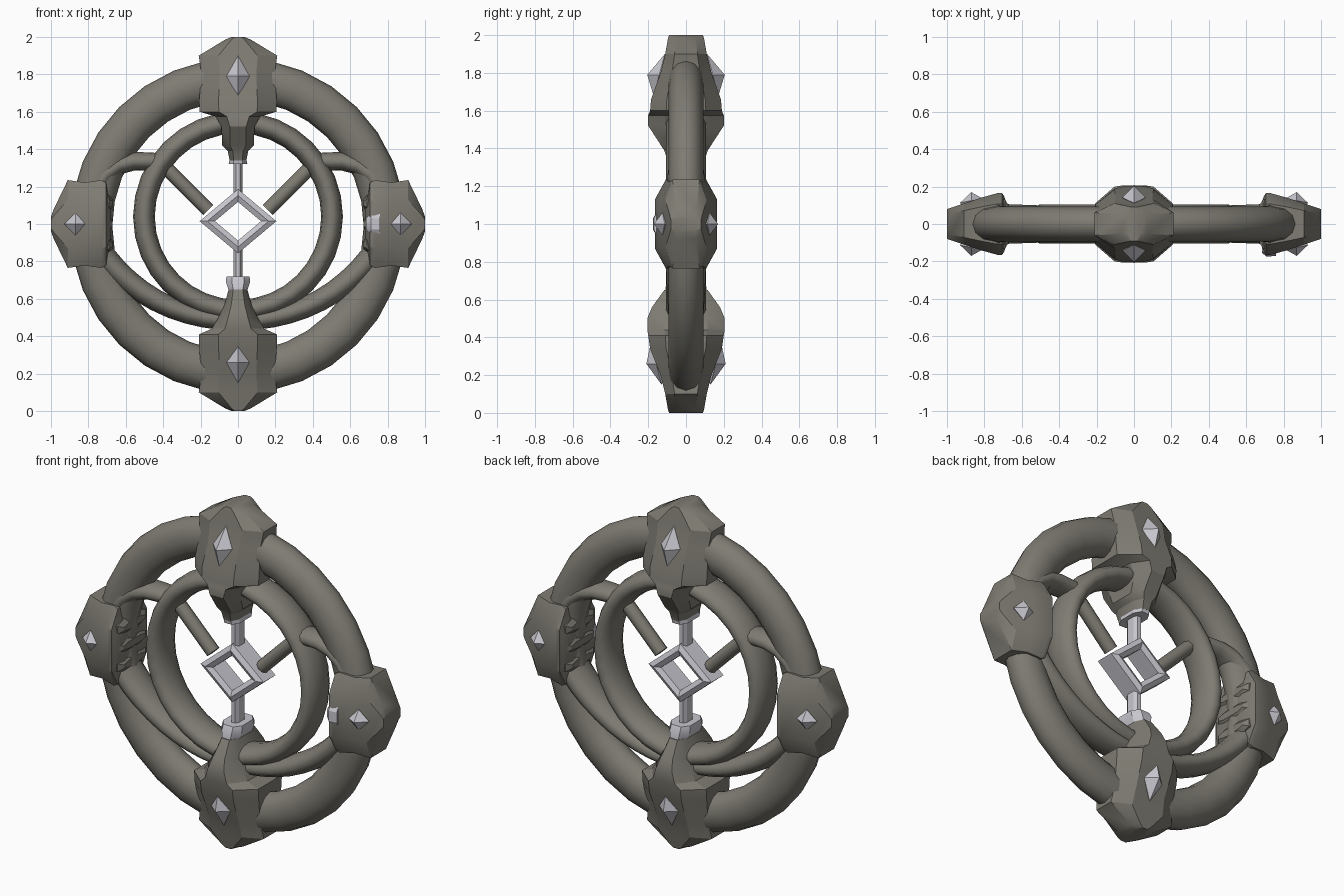
import bpy, bmesh, math
from mathutils import Matrix, Vector

if "Cube" in bpy.data.objects:
    bpy.data.objects.remove(bpy.data.objects["Cube"])


def material(name, rgb):
    m = bpy.data.materials.new(name)
    m.diffuse_color = (*rgb, 1)
    m.use_nodes = True
    m.node_tree.nodes["Principled BSDF"].inputs["Base Color"].default_value = m.diffuse_color
    return m


STONE = material("grey brown metal", (0.21, 0.20, 0.17))
SILVER = material("pale silver", (0.58, 0.57, 0.62))


def finish(name, rings, mat, closed=False, place=None, angle=35):
    """Skin a list of equal-length vertex rings into one object."""
    bm = bmesh.new()
    vs = [[bm.verts.new(p) for p in ring] for ring in rings]
    n = len(vs[0])
    for i in range(len(vs) if closed else len(vs) - 1):
        a, b = vs[i], vs[(i + 1) % len(vs)]
        for j in range(n):
            bm.faces.new((a[j], a[(j + 1) % n], b[(j + 1) % n], b[j]))
    if not closed:
        bm.faces.new(vs[0])
        bm.faces.new(vs[-1])
    if place:
        bm.transform(place)
    bmesh.ops.recalc_face_normals(bm, faces=bm.faces)
    me = bpy.data.meshes.new(name)
    bm.to_mesh(me)
    bm.free()
    me.materials.append(mat)
    me.shade_smooth()
    me.set_sharp_from_angle(angle=math.radians(angle))
    ob = bpy.data.objects.new(name, me)
    bpy.context.collection.objects.link(ob)
    return ob


def tube(name, path, size, mat=STONE, closed=False, sides=12):
    """Sweep an ellipse along (x, z) points; size(t) gives in-plane and y radii."""
    pts = [Vector((x, 0, z)) for x, z in path]
    rings, n = [], len(pts)
    for i, p in enumerate(pts):
        nxt = pts[(i + 1) % n] if closed or i < n - 1 else p
        prv = pts[i - 1] if closed or i > 0 else p
        t = (nxt - prv).normalized()
        side = Vector((t.z, 0, -t.x))
        a, b = size(i / (n - 1))
        rings.append([p + side * a * math.cos(2 * math.pi * k / sides)
                      + Vector((0, b * math.sin(2 * math.pi * k / sides), 0))
                      for k in range(sides)])
    return finish(name, rings, mat, closed, angle=60)


def circle(r, cz, n):
    return [(r * math.sin(2 * math.pi * i / n), cz + r * math.cos(2 * math.pi * i / n))
            for i in range(n)]


def radial(deg):
    """Local z points outward from the middle of the rings."""
    return Matrix.Translation((0, 0, 1)) @ Matrix.Rotation(math.radians(deg), 4, 'Y')


def loft(name, sections, deg, mat=STONE, cx=0.5, cy=0.55, y0=0.0):
    """Chamfered-box sections (outward distance, half width, half depth)."""
    rings = []
    for u, w, d in sections:
        q = [(w, cy * d), (cx * w, d), (-cx * w, d), (-w, cy * d),
             (-w, -cy * d), (-cx * w, -d), (cx * w, -d), (w, -cy * d)]
        rings.append([(x, y + y0, u) for x, y in q])
    return finish(name, rings, mat, place=radial(deg), angle=28)


def gem(name, deg, u, w, h, tip, base, tilt):
    """Four-sided pointed stone on the front and the back of a clamp."""
    for s, label in ((-1, "front"), (1, "back")):
        bm = bmesh.new()
        rim = [bm.verts.new(p) for p in (
            (w, s * base, u), (0, s * (base - tilt), u + h),
            (-w, s * base, u), (0, s * (base + tilt), u - h))]
        for y in (tip, base - 0.09):
            apex = bm.verts.new((0, s * y, u))
            for i in range(4):
                bm.faces.new((rim[i], rim[(i + 1) % 4], apex))
        bm.transform(radial(deg))
        bmesh.ops.recalc_face_normals(bm, faces=bm.faces)
        me = bpy.data.meshes.new(name)
        bm.to_mesh(me)
        bm.free()
        me.materials.append(SILVER)
        ob = bpy.data.objects.new(name + "_" + label, me)
        bpy.context.collection.objects.link(ob)


# Outer and inner rings
tube("outer_ring", circle(0.785, 0.99, 32), lambda t: (0.113, 0.093), closed=True)
tube("inner_ring", circle(0.503, 1.04, 32), lambda t: (0.058, 0.105), closed=True)

# Lower crescent between the side clamps, deeper towards its ends
arc = [math.radians(-57 + 114 * i / 20) for i in range(21)]
tube("lower_crescent", [(0.916 * math.sin(t), 1.396 - 0.916 * math.cos(t)) for t in arc],
     lambda t: (0.048 + 0.02 * abs(2 * t - 1), 0.085 + 0.025 * abs(2 * t - 1)))

# Curved arms and diagonal struts, mirrored
for s, label in ((-1, "left"), (1, "right")):
    arm = [(.80, 1.08), (.765, 1.18), (.71, 1.265), (.64, 1.315), (.56, 1.335),
           (.48, 1.335), (.40, 1.33)]
    tube(label + "_arm", [(s * x, z) for x, z in arm],
         lambda t: (0.055 - 0.008 * t, 0.11 - 0.04 * t))
    tube(label + "_strut", [(s * .42, 1.335), (s * .16, 1.075)],
         lambda t: (0.038, 0.04), sides=8)

# Top and bottom clamps with pointed inner necks
top = [(1.0, .035, .09), (.985, .07, .095), (.90, .21, .11), (.80, .195, .135),
       (.66, .208, .185), (.60, .205, .19), (.575, .12, .2), (.52, .088, .2),
       (.42, .085, .135), (.39, .055, .115), (.34, .045, .1)]
bottom = [(1.0, .035, .09), (.985, .07, .095), (.90, .21, .11), (.80, .195, .135),
          (.66, .208, .19), (.59, .208, .2), (.56, .14, .205), (.50, .105, .205),
          (.44, .075, .18), (.35, .05, .115)]
loft("top_clamp", top, 0)
loft("bottom_clamp", bottom, 180)
loft("top_neck_tip", [(.345, .045, .1), (.32, .05, .095)], 0, SILVER)
loft("bottom_neck_tip", [(.355, .05, .11), (.31, .065, .105), (.28, .062, .09)], 180, SILVER)

# Side clamps
side = [(1.0, .04, .08), (.985, .08, .085), (.91, .235, .11), (.82, .222, .14),
        (.73, .235, .165), (.705, .22, .165), (.695, .15, .15), (.68, .09, .11)]
for deg, label in ((90, "right"), (-90, "left")):
    loft(label + "_clamp", side, deg, cx=0.55, cy=0.65)
    gem(label + "_gem", deg, .87, .06, .06, .17, .125, .012)
    # lobes along the scalloped inner edge
    for z in (-.11, 0, .11):
        lobe = loft(label + "_lobe", [(.74, .05, .14), (.69, .045, .13), (.67, .02, .10)], deg)
        lobe.location.z = z
gem("top_gem", 0, .79, .062, .11, .205, .142, .03)
gem("bottom_gem", 180, .74, .062, .11, .21, .158, .028)

# Small pale stone on the front inner edge of the right clamp
loft("inner_stone", [(.76, .06, .035), (.71, .06, .04), (.685, .03, .02)], 90, SILVER, y0=-.135)

# Central diamond frame, skinned around a bevelled profile
profile = [(1.0, -.055), (.8, -.07), (.6, -.055), (.6, .055), (.8, .07), (1.0, .055)]
corners = [(.205, 0), (0, .172), (-.205, 0), (0, -.172)]
finish("diamond_frame",
       [[(x * k, y, 1.015 + z * k) for k, y in profile] for x, z in corners],
       SILVER, closed=True, angle=20)

# Flat rods holding the diamond
loft("upper_rod", [(.16, .024, .045), (.35, .024, .045)], 0, SILVER)
loft("lower_rod", [(.13, .024, .045), (.32, .024, .045)], 180, SILVER)
